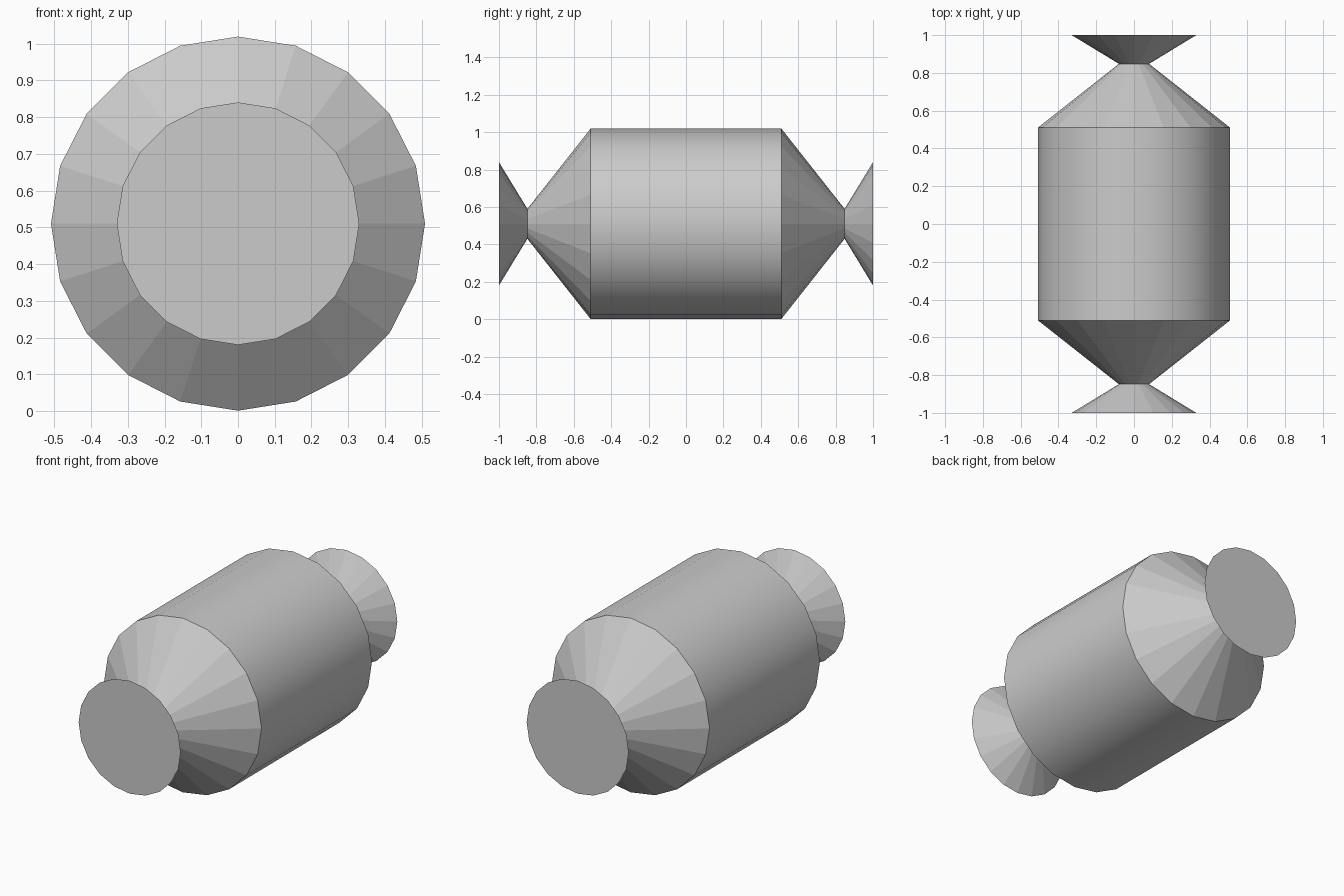
import bpy, bmesh, math

if "Cube" in bpy.data.objects:
    bpy.data.objects.remove(bpy.data.objects["Cube"])

SIDES = 20
CENTRE_Z = 0.51


def lathe(name, profile, cap_end=False, smooth=False):
    """Revolve (y, radius) rings about the y axis, one vertex at the top."""
    bm = bmesh.new()
    rings = []
    for y, r in profile:
        rings.append([bm.verts.new((r * math.sin(2 * math.pi * i / SIDES), y,
                                    CENTRE_Z + r * math.cos(2 * math.pi * i / SIDES)))
                      for i in range(SIDES)])
    for a, b in zip(rings, rings[1:]):
        for i in range(SIDES):
            j = (i + 1) % SIDES
            f = bm.faces.new((a[i], a[j], b[j], b[i]))
            f.smooth = smooth
    if cap_end:
        bm.faces.new(rings[-1])
    bmesh.ops.recalc_face_normals(bm, faces=bm.faces)
    # open shells: make sure the side walls face away from the axis
    f = bm.faces[:][0]
    c = f.calc_center_median()
    if f.normal.x * c.x + f.normal.z * (c.z - CENTRE_Z) < 0:
        bmesh.ops.reverse_faces(bm, faces=bm.faces)
    mesh = bpy.data.meshes.new(name)
    bm.to_mesh(mesh)
    bm.free()
    obj = bpy.data.objects.new(name, mesh)
    bpy.context.collection.objects.link(obj)
    return obj


# smooth barrel in the middle
lathe("barrel", [(-0.51, 0.509), (0.51, 0.509)], smooth=True)

# faceted shoulder, pinched neck and flared, capped end on both sides
for name, s in (("front_twist", -1), ("back_twist", 1)):
    lathe(name, [(s * 0.51, 0.509), (s * 0.848, 0.08), (s * 1.0, 0.33)], cap_end=True)
